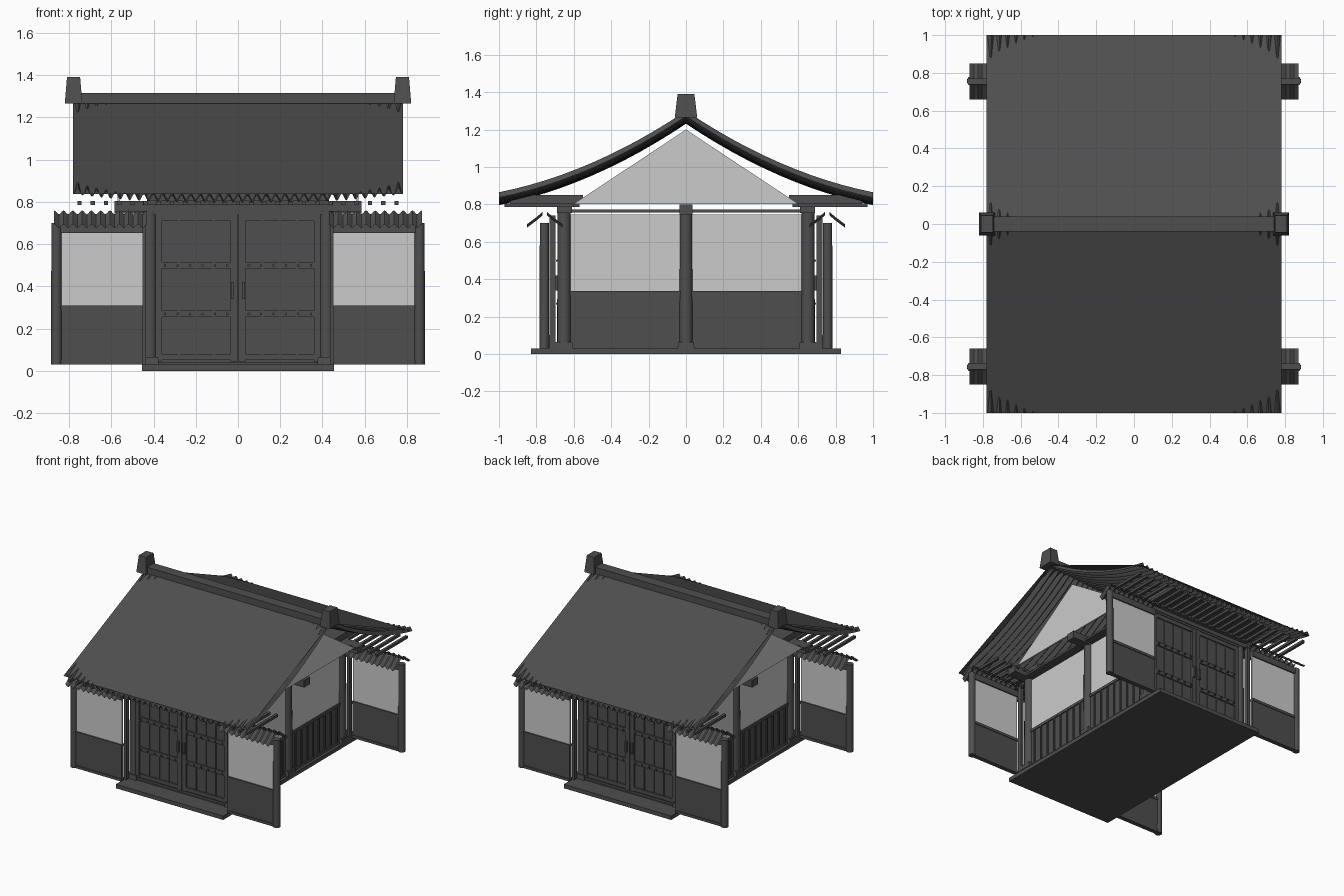
import bpy, bmesh, math
from mathutils import Matrix, Vector

cube = bpy.data.objects.get("Cube")
if cube:
    bpy.data.objects.remove(cube, do_unlink=True)


def material(name, value):
    m = bpy.data.materials.new(name)
    m.use_nodes = True
    color = (value, value, value, 1)
    m.diffuse_color = color
    m.node_tree.nodes["Principled BSDF"].inputs["Base Color"].default_value = color
    return m


DARK = material("charcoal_wood", 0.077)
LIGHT = material("pale_plaster", 0.6)


def finish(name, bm, mat, smooth=False):
    bmesh.ops.recalc_face_normals(bm, faces=bm.faces)
    mesh = bpy.data.meshes.new(name)
    bm.to_mesh(mesh)
    bm.free()
    mesh.materials.append(mat)
    ob = bpy.data.objects.new(name, mesh)
    bpy.context.collection.objects.link(ob)
    if smooth:
        bpy.ops.object.select_all(action='DESELECT')
        ob.select_set(True)
        bpy.context.view_layer.objects.active = ob
        bpy.ops.object.shade_smooth_by_angle(angle=math.radians(40))
    return ob


def signs(on):
    return (1, -1) if on else (1,)


def boxes(name, items, mat=DARK, mx=True, my=True, taper=1.0):
    """Boxes given as (x0, x1, y0, y1, z0, z1), mirrored across x and y."""
    bm = bmesh.new()
    for x0, x1, y0, y1, z0, z1 in items:
        for sx in signs(mx):
            for sy in signs(my):
                c = Vector(((x0 + x1) / 2 * sx, (y0 + y1) / 2 * sy, (z0 + z1) / 2))
                mat4 = Matrix.Translation(c) @ Matrix.Diagonal((x1 - x0, y1 - y0, z1 - z0, 1))
                verts = bmesh.ops.create_cube(bm, size=1, matrix=mat4)["verts"]
                for v in verts:
                    if v.co.z > c.z:
                        v.co.x = c.x + (v.co.x - c.x) * taper
                        v.co.y = c.y + (v.co.y - c.y) * taper
    return finish(name, bm, mat)


def posts(name, x, y, r, z0, z1, my=True):
    bm = bmesh.new()
    for sx in (1, -1):
        for sy in signs(my):
            bmesh.ops.create_cone(bm, cap_ends=True, segments=16, radius1=r, radius2=r * 0.95, depth=z1 - z0,
                                  matrix=Matrix.Translation((x * sx, y * sy, (z0 + z1) / 2)))
    return finish(name, bm, DARK, True)


def grid(bm, xs, ts, point):
    rows = [[bm.verts.new(point(x, t)) for t in ts] for x in xs]
    for a, b in zip(rows, rows[1:]):
        for i in range(len(ts) - 1):
            bm.faces.new((a[i], b[i], b[i + 1], a[i + 1]))


def span(a, b, n):
    return [a + (b - a) * i / n for i in range(n + 1)]


# Base slab and door sill
boxes("base_slab", [(-.455, .455, -.83, .83, 0, .03)], mx=False, my=False)
boxes("door_sill", [(-.39, .39, .64, .69, .03, .04)], mx=False)

# Main posts with footings
posts("corner_post", .418, .652, .037, .03, .80)
posts("middle_post", .418, 0, .036, .03, .80, my=False)
boxes("post_footing", [(.375, .46, .605, .70, .03, .065)], taper=.92)
boxes("middle_footing", [(.375, .46, -.045, .045, .03, .065)], my=False, taper=.92)

# Beams
boxes("cross_beam", [(-.585, .585, .61, .69, .755, .805)], mx=False)
boxes("beam_cap", [(-.45, .45, .57, .72, .785, .803)], mx=False)
boxes("middle_beam", [(-.585, .585, -.035, .035, .745, .80)], mx=False, my=False)
boxes("side_rail", [(.37, .48, -.62, .62, .757, .772)], my=False)
boxes("door_lintel", [(-.40, .40, .63, .685, .74, .78)], mx=False)

# Side walls: plank skirting and plaster above
boxes("side_skirting", [(.408, .428, .03, .62, .03, .338)])
boxes("side_plaster", [(.41, .426, .03, .62, .338, .745)], LIGHT)
boxes("side_battens", [(.402, .436, y - .006, y + .006, .03, .33) for y in span(.08, .58, 7)]
      + [(.402, .436, .03, .62, .318, .338), (.402, .436, .03, .62, .03, .05)])

# Gable walls, carried on the beam ends
bm = bmesh.new()
for s in (1, -1):
    tri = [bm.verts.new((s * .57, y, z)) for y, z in ((-.6, .803), (.6, .803), (0, 1.2))]
    face = bm.faces.new(tri)
    solid = bmesh.ops.extrude_face_region(bm, geom=[face])["geom"]
    bmesh.ops.translate(bm, vec=(-s * .012, 0, 0), verts=[v for v in solid if isinstance(v, bmesh.types.BMVert)])
finish("gable_wall", bm, LIGHT)

# Double doors, front and back
boxes("door_leaf", [(0, .385, .65, .67, .04, .745)])
boxes("door_frame", [(.002, .035, .67, .682, .045, .745), (.36, .39, .67, .682, .045, .745)]
      + [(.003, .385, .67, .68, z, z + .03) for z in (.05, .255, .485, .71)]
      + [(x - .005, x + .005, .67, .677, .05, .74) for x in (.115, .198, .28)])
boxes("door_studs", [(x - .006, x + .006, .68, .697, z - .006, z + .006)
                     for x in span(.05, .345, 5) for z in (.27, .50)], taper=.5)
boxes("door_handle", [(.018, .032, .68, .70, .34, .42)])

# Side fences
boxes("fence_board", [(.45, .845, .743, .767, .03, .31)])
boxes("fence_plaster", [(.45, .845, .747, .763, .31, .655)], LIGHT)
boxes("fence_rails", [(.45, .845, .738, .772, z, z + .02) for z in (.03, .29)]
      + [(.45, .845, .738, .772, .652, .70)])
boxes("fence_inner_post", [(.435, .457, .698, .73, .03, .74)])
posts("fence_outer_post", .859, .757, .026, .03, .70)

# Corrugated fence roofs, two slopes with an open gap at the top
bm = bmesh.new()
for sx in (1, -1):
    for sy in (1, -1):
        for side in (1, -1):
            def fence_tile(x, t):
                wave = .009 * math.cos((x - .43) / .044 * math.tau)
                return (sx * x, sy * (.755 + side * (.013 + .082 * t)), .75 - .065 * t ** .9 + wave)
            grid(bm, span(.43, .87, 60), span(0, 1, 3), fence_tile)
finish("fence_roof", bm, DARK, True)

# Rafters and eave blocks
boxes("rafters", [(x - .01, x + .01, .60, .97, .785, .805) for x in span(-.75, .75, 24)], mx=False)
boxes("eave_block", [(-.43, .43, .55, .94, .803, .85)], mx=False)


# Curved roof tiles, rising towards the gable ends
def roof_tile(side):
    def point(x, t):
        wave = .016 * math.cos(x / .0446 * math.tau)
        lift = .04 * abs(x / .78) ** 3
        return (x, side * (1 - t), .812 + .2 * t + .235 * t * t + wave + lift)
    return point


bm = bmesh.new()
for side in (1, -1):
    grid(bm, span(-.78, .78, 280), span(0, 1, 12), roof_tile(side))
finish("roof_tiles", bm, DARK, True)

# Flat roof covering
bm = bmesh.new()
for side in (1, -1):
    grid(bm, (-.78, .78), (0, 1), lambda x, t: (x, side * (1 - t), .838 + .437 * t))
finish("roof_cover", bm, DARK)

# Ridge and its end blocks
boxes("ridge_beam", [(-.745, .745, -.04, .04, 1.265, 1.315)], mx=False, my=False)
boxes("ridge_end", [(.737, .82, -.06, .06, 1.265, 1.39)], my=False, taper=.75)
